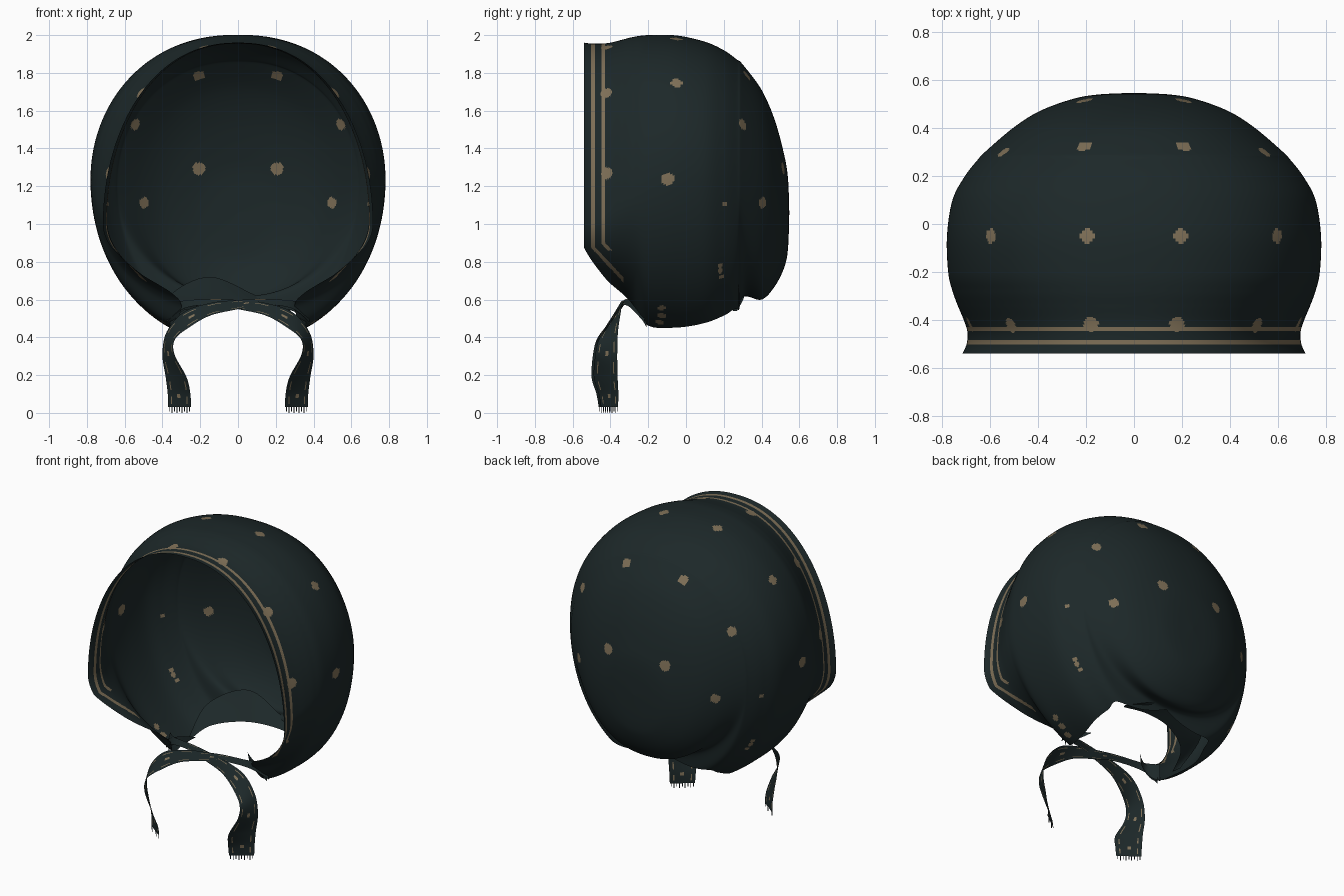
import bpy, bmesh, math
from mathutils import Vector

cube = bpy.data.objects.get("Cube")
if cube:
    bpy.data.objects.remove(cube, do_unlink=True)


def make_material(name, color):
    mat = bpy.data.materials.new(name)
    mat.use_nodes = True
    mat.diffuse_color = color
    mat.node_tree.nodes["Principled BSDF"].inputs["Base Color"].default_value = color
    return mat


MATERIALS = [make_material("dark teal cloth", (0.012, 0.021, 0.022, 1)),
             make_material("tan print", (0.21, 0.16, 0.095, 1))]


def spline(keys, steps):
    """Sample a smooth curve running through rows of numbers."""
    rows = []
    for i in range(len(keys) - 1):
        before, start = keys[max(i - 1, 0)], keys[i]
        end, after = keys[i + 1], keys[min(i + 2, len(keys) - 1)]
        for s in range(steps):
            t = s / steps
            rows.append([b + t * ((c - a) / 2 + t * ((2 * a - 5 * b + 4 * c - d) / 2
                         + t * (3 * b - a - 3 * c + d) / 2))
                         for a, b, c, d in zip(before, start, end, after)])
    rows.append(list(keys[-1]))
    return rows


def plain(r, c, p):
    return False


def grid_object(name, grid, paint):
    """Skin a grid of points; paint(row, column, centre) is true for printed faces."""
    bm = bmesh.new()
    verts = [[bm.verts.new(p) for p in row] for row in grid]
    for r in range(len(grid) - 1):
        for c in range(len(grid[r]) - 1):
            face = bm.faces.new((verts[r][c], verts[r][c + 1],
                                 verts[r + 1][c + 1], verts[r + 1][c]))
            face.smooth = True
            face.material_index = int(paint(r, c, face.calc_center_median()))
    bmesh.ops.remove_doubles(bm, verts=bm.verts, dist=0.0003)
    return finish(name, bm)


def finish(name, bm):
    mesh = bpy.data.meshes.new(name)
    bm.to_mesh(mesh)
    bm.free()
    for mat in MATERIALS:
        mesh.materials.append(mat)
    obj = bpy.data.objects.new(name, mesh)
    bpy.context.collection.objects.link(obj)
    return obj


# Hood hoops from front rim to back:
# y, top z, widest z, lowest z, half width, half gap at the bottom
HOOPS = [
    (-.54, 1.96, 1.0, .66, .715, .67),
    (-.50, 1.955, 1.0, .64, .698, .60),
    (-.45, 1.955, 1.03, .61, .695, .52),
    (-.40, 1.96, 1.07, .60, .71, .43),
    (-.34, 1.975, 1.11, .58, .735, .35),
    (-.28, 1.99, 1.15, .53, .757, .30),
    (-.20, 2.0, 1.2, .40, .775, .33),
    (-.05, 1.998, 1.24, .37, .78, .36),
    (.10, 1.965, 1.24, .37, .757, .39),
    (.20, 1.92, 1.23, .41, .705, .37),
    (.27, 1.87, 1.21, .46, .65, .33),
    (.30, 1.845, 1.2, .61, .622, 0),
    (.40, 1.71, 1.15, .60, .505, 0),
    (.47, 1.55, 1.1, .67, .395, 0),
    (.52, 1.365, 1.07, .77, .26, 0),
    (.54, 1.24, 1.06, .87, .15, 0),
    (.547, 1.06, 1.06, 1.06, 0, 0),
]
ARC_FACES = 400
ROUND = 0.9


def hoop(row):
    y, top, mid, low, width, gap = row
    gap, width = max(gap, 0), max(width, 0)
    ratio = min(gap / width, 1) if width > 0.001 else 0
    end = math.pi - math.asin(ratio ** (1 / ROUND))
    points = []
    for i in range(ARC_FACES + 1):
        a = end * (2 * i / ARC_FACES - 1)
        side = math.copysign(abs(math.sin(a)) ** ROUND, a) if abs(a) < math.pi - .0001 else 0
        c = math.cos(a)
        z = mid + (top - mid) * c if c > 0 else mid + (mid - low) * c
        points.append(Vector((width * side, y, z)))
    return points


hood_grid = [hoop(row) for row in spline(HOOPS, 14)]

# Printed dots, one side only: x, y, z, radius
DOTS = [
    (.205, .52, 1.29, .034), (.21, .33, 1.79, .03), (.555, .31, 1.53, .03),
    (.487, .39, 1.11, .03), (.59, -.05, 1.74, .03), (.2, -.05, 1.98, .03),
    (.77, -.1, 1.24, .034), (.72, .22, 1.1, .016),
    (.6, .2, .71, .015), (.62, .2, .74, .016), (.64, .2, .77, .015),
    (.38, -.14, .52, .022), (.42, -.13, .56, .024), (.46, -.13, .6, .02),
    (.18, -.42, 1.94, .032), (.51, -.42, 1.69, .032), (.69, -.42, 1.27, .032),
]
surface = [p for row in hood_grid for p in row if p.x >= 0]
SPOTS = [(min(surface, key=lambda p: (p - Vector(d[:3])).length_squared), d[3])
         for d in DOTS]


def hood_print(r, c, p):
    # Two bands run beside the front rim; one follows it round under the jaw
    if p.y < -.33:
        back = p.y + .54
        jaw = (p.z - .86 + back * 1.08) / 1.47
        edge = min(back, jaw)
        if .038 < edge < .056 or (.092 < edge < .11 and p.z > .86):
            return True
    q = Vector((abs(p.x), p.y, p.z))
    return any((q - spot).length < radius for spot, radius in SPOTS)


grid_object("hood", hood_grid, hood_print)

# Cloth tucked inward at the nape: upper fold point, then lower edge point
TUCK = [
    (.3, .27, .54, .29, .25, .54),
    (.1, .31, .62, .1, .24, .57),
    (-.15, .32, .72, -.1, .2, .57),
    (-.36, .2, .62, -.28, .1, .53),
    (-.36, 0, .47, -.34, -.05, .46),
]
grid_object("nape_tuck",
            [[Vector(row[:3]).lerp(Vector(row[3:]), i / 4) for i in range(5)]
             for row in spline(TUCK, 8)], plain)

# Tie ribbon path, and the vector from its centre to one edge
TIE = [
    (-.37, -.2, .53, .01, .01, .05),
    (-.28, -.27, .575, 0, .01, .02),
    (-.12, -.31, .588, 0, .012, .016),
    (0, -.33, .573, 0, .014, .024),
    (.14, -.355, .55, -.005, .02, .034),
    (.27, -.38, .495, .015, .035, .04),
    (.355, -.41, .41, .022, .05, .02),
    (.368, -.422, .31, .032, .058, 0),
    (.328, -.425, .19, .055, .063, 0),
    (.312, -.41, .1, .06, .052, 0),
    (.31, -.405, .03, .06, .045, 0),
]
TIE_FACES = 22


def tie_print(r, c, p):
    along_edge = c in (3, 18) and r % 11 < 6
    dot = r % 26 in (4, 5, 6) and c in (10, 11, 12)
    return r > 20 and (along_edge or dot)


def make_tie(side, label, push):
    grid = []
    for row in spline(TIE, 12):
        centre, half = Vector(row[:3]), Vector(row[3:])
        line = []
        for i in range(TIE_FACES + 1):
            p = centre + half * (2 * i / TIE_FACES - 1)
            line.append(Vector((p.x * side, p.y + push, p.z)))
        grid.append(line)
    grid_object(label + "_tie", grid, tie_print)

    # Loose threads along the cut end
    bm = bmesh.new()
    first, last = grid[-1][0], grid[-1][-1]
    for i in range(9):
        root = first.lerp(last, (i + .5) / 9)
        length = root.z - (0 if i % 2 else .008)
        step = (last - first).normalized() * .0025
        tip = Vector((0, 0, -length))
        bm.faces.new([bm.verts.new(v) for v in
                      (root - step, root + step, root + step + tip, root - step + tip)])
    finish(label + "_fringe", bm)

    # Gathered corner of cloth poking out beside the tie
    corner = [[Vector((side * x, y, z + h)) for h in (-w, 0, w)] for x, y, z, w in
              spline([(-.36, -.21, .5, .045), (-.3, -.25, .56, .025),
                      (-.24, -.22, .575, .022), (-.19, -.17, .585, .001)], 4)]
    grid_object(label + "_gathered_corner", corner, plain)


make_tie(1, "left", 0)
make_tie(-1, "right", -.012)
